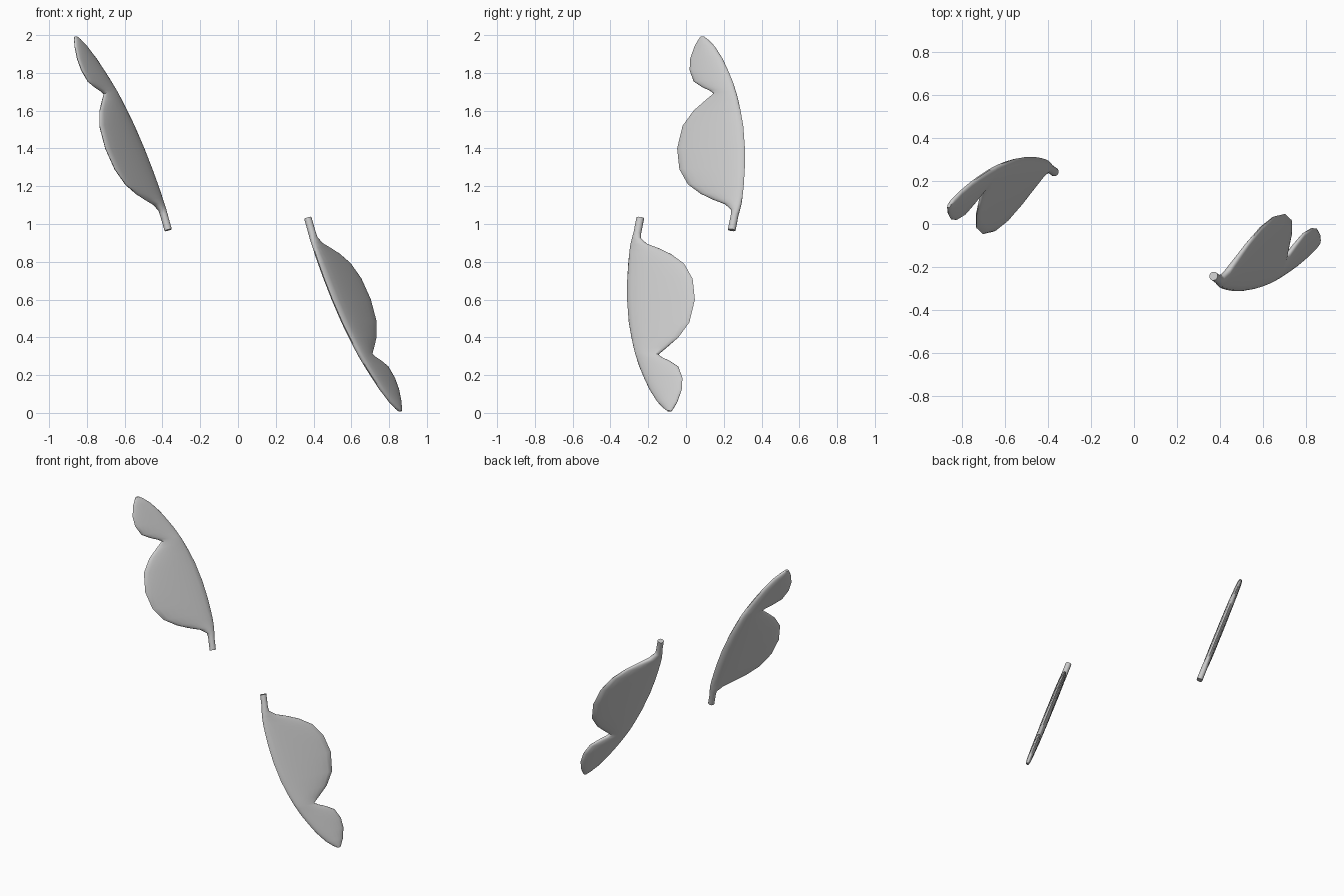
import bpy, bmesh, math
from mathutils import Vector

if "Cube" in bpy.data.objects:
    bpy.data.objects.remove(bpy.data.objects["Cube"])

# Blade plane: x follows from y and z; NORMAL is the thickness direction
NORMAL = Vector((0.824, -0.462, 0.325)).normalized()
SEGS = 20

# Outline stations: height, spine y, cutting edge y, half thickness
ROWS = [
    (1.032, -0.260, -0.224, 0.020), (0.95, -0.276, -0.240, 0.020),
    (0.925, -0.284, -0.240, 0.020), (0.895, -0.292, -0.206, 0.021),
    (0.87, -0.297, -0.140, 0.022), (0.84, -0.301, -0.078, 0.024),
    (0.79, -0.306, -0.010, 0.025), (0.71, -0.311, 0.035, 0.026),
    (0.60, -0.312, 0.047, 0.026), (0.48, -0.303, 0.018, 0.026),
    (0.40, -0.289, -0.040, 0.025), (0.345, -0.277, -0.104, 0.024),
    (0.31, -0.268, -0.147, 0.023), (0.295, -0.263, -0.128, 0.023),
    (0.275, -0.257, -0.085, 0.023), (0.245, -0.247, -0.040, 0.023),
    (0.185, -0.222, -0.019, 0.022), (0.125, -0.194, -0.022, 0.020),
    (0.06, -0.153, -0.045, 0.017), (0.025, -0.119, -0.066, 0.013),
    (0.009, -0.098, -0.077, 0.008),
]


def on_plane(y, z):
    return Vector((0.518 + 0.561 * y - 0.394 * (z - 1), y, z))


def make_blade(name, inverted):
    bm = bmesh.new()
    rings = []
    for z, y0, y1, half in ROWS:
        wide = min(1, (y1 - y0 - 0.03) / 0.15)
        ring = []
        for i in range(SEGS):
            a = 2 * math.pi * i / SEGS
            u = (1 - math.cos(a)) / 2
            s = math.sin(a)
            # round spine, thinning towards the cutting edge
            t = math.copysign(abs(s) ** (1 - 0.25 * max(0, wide)), s)
            t *= half * (1 - 0.35 * u * max(0, wide))
            p = on_plane(y0 + (y1 - y0) * u, z) + NORMAL * t
            if inverted:
                p = Vector((-p.x, -p.y, 2 - p.z))
            ring.append(bm.verts.new(p))
        rings.append(ring)
    for a, b in zip(rings, rings[1:]):
        for i in range(SEGS):
            j = (i + 1) % SEGS
            bm.faces.new((a[i], a[j], b[j], b[i]))
    bm.faces.new(rings[0])
    bm.faces.new(rings[-1])
    bmesh.ops.recalc_face_normals(bm, faces=bm.faces[:])
    mesh = bpy.data.meshes.new(name)
    bm.to_mesh(mesh)
    bm.free()
    obj = bpy.data.objects.new(name, mesh)
    bpy.context.collection.objects.link(obj)
    bpy.ops.object.select_all(action='DESELECT')
    obj.select_set(True)
    bpy.context.view_layer.objects.active = obj
    bpy.ops.object.shade_smooth_by_angle(angle=math.radians(50))


# Two blades, opposite each other through the model's centre
make_blade("lower_blade", False)
make_blade("upper_blade", True)
